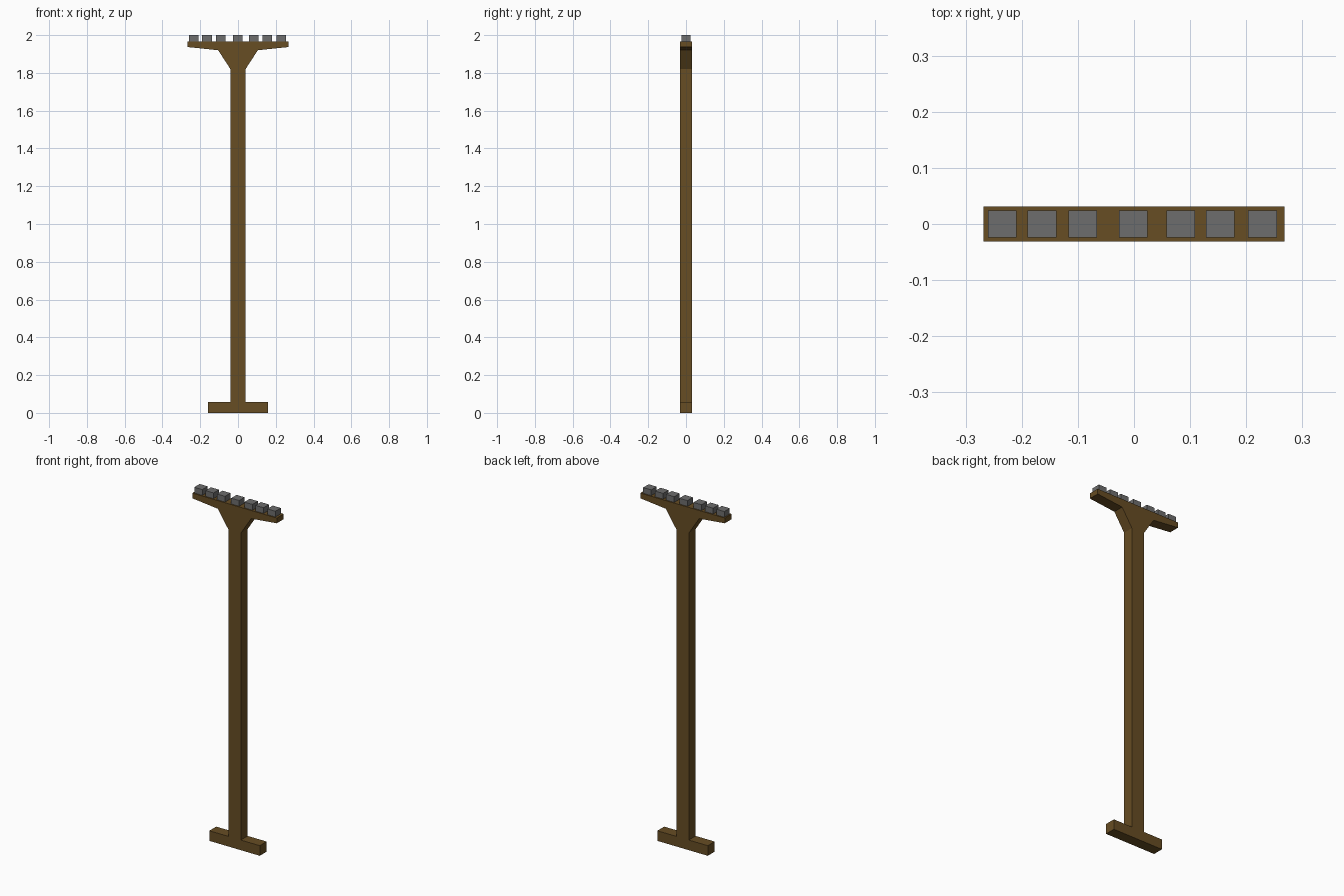
import bpy
import bmesh

cube = bpy.data.objects.get("Cube")
if cube:
    bpy.data.objects.remove(cube, do_unlink=True)


def make_material(name, rgb):
    mat = bpy.data.materials.new(name)
    mat.use_nodes = True
    mat.diffuse_color = (*rgb, 1)
    bsdf = next(n for n in mat.node_tree.nodes if n.type == 'BSDF_PRINCIPLED')
    bsdf.inputs["Base Color"].default_value = (*rgb, 1)
    bsdf.inputs["Roughness"].default_value = 0.9
    return mat


def extrude_profile(name, outline, half_depth, mat):
    """Extrude an x-z outline evenly to the front and back."""
    bm = bmesh.new()
    face = bm.faces.new([bm.verts.new((x, -half_depth, z)) for x, z in outline])
    result = bmesh.ops.extrude_face_region(bm, geom=[face])
    moved = [v for v in result["geom"] if isinstance(v, bmesh.types.BMVert)]
    bmesh.ops.translate(bm, verts=moved, vec=(0, 2 * half_depth, 0))
    bmesh.ops.recalc_face_normals(bm, faces=bm.faces)
    mesh = bpy.data.meshes.new(name)
    bm.to_mesh(mesh)
    bm.free()
    mesh.materials.append(mat)
    obj = bpy.data.objects.new(name, mesh)
    bpy.context.collection.objects.link(obj)
    return obj


wood = make_material("brown wood", (0.135, 0.074, 0.017))
stone = make_material("grey block", (0.155, 0.155, 0.155))

# Post with foot, flared head and tapering crossbeam, mirrored across x
half = [(0.16, 0), (0.16, 0.058), (0.04, 0.058), (0.04, 1.82),
        (0.105, 1.92), (0.268, 1.937), (0.268, 1.967)]
outline = half + [(-x, z) for x, z in reversed(half)]
extrude_profile("post_and_crossbeam", outline, 0.031, wood)

# Row of blocks on the crossbeam
for i, x in enumerate((-0.235, -0.164, -0.091, -0.001, 0.083, 0.154, 0.229)):
    left, right = x - 0.0255, x + 0.0255
    block = [(left, 1.967), (right, 1.967), (right, 2.0), (left, 2.0)]
    extrude_profile(f"top_block_{i + 1}", block, 0.0245, stone)
